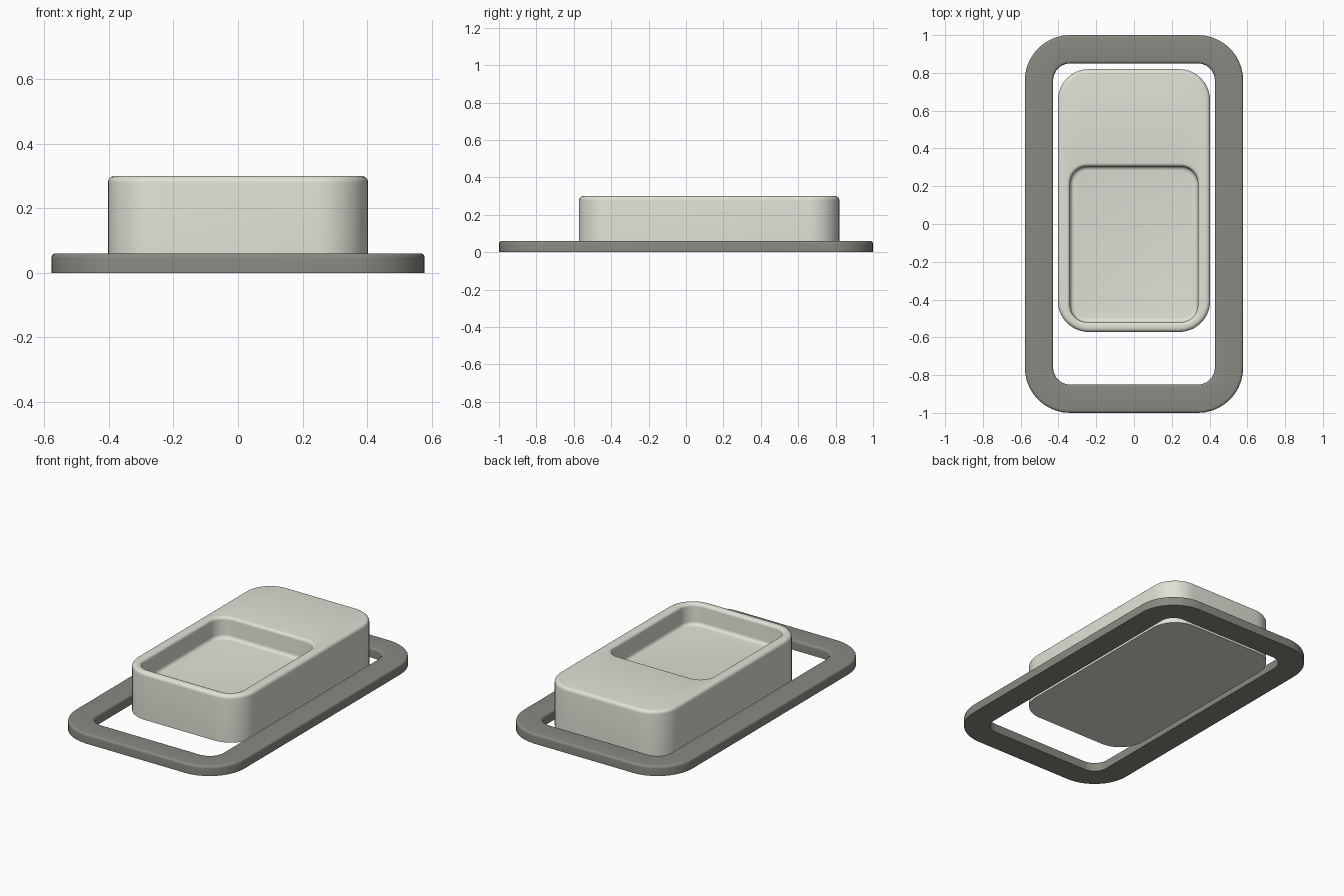
import bpy, bmesh
from math import sin, cos, pi

if "Cube" in bpy.data.objects:
    bpy.data.objects.remove(bpy.data.objects["Cube"])

SEG = 10


def rounded_rect(hw, y0, y1, r, z):
    """Points of a rounded rectangle, anticlockwise from the +x side."""
    pts = []
    corners = [(hw - r, y1 - r), (r - hw, y1 - r), (r - hw, y0 + r), (hw - r, y0 + r)]
    for k, (cx, cy) in enumerate(corners):
        for i in range(SEG + 1):
            a = (k + i / SEG) * pi / 2
            pts.append((cx + r * cos(a), cy + r * sin(a), z))
    return pts


def outline(hw, y0, y1, r):
    """Return a function giving the outline grown by d at height z."""
    return lambda d, z: rounded_rect(hw + d, y0 - d, y1 + d, r + d, z)


def loft(name, loops, color, closed=False):
    bm = bmesh.new()
    rings = [[bm.verts.new(p) for p in loop] for loop in loops]
    pairs = list(zip(rings, rings[1:]))
    if closed:
        pairs.append((rings[-1], rings[0]))
    else:
        bm.faces.new(rings[0])
        bm.faces.new(rings[-1])
    for a, b in pairs:
        n = len(a)
        for i in range(n):
            j = (i + 1) % n
            bm.faces.new((a[i], a[j], b[j], b[i]))
    bmesh.ops.recalc_face_normals(bm, faces=bm.faces)
    mesh = bpy.data.meshes.new(name)
    bm.to_mesh(mesh)
    bm.free()
    obj = bpy.data.objects.new(name, mesh)
    bpy.context.collection.objects.link(obj)
    mat = bpy.data.materials.new(name + "_material")
    mat.diffuse_color = (*color, 1)
    mat.use_nodes = True
    mat.node_tree.nodes["Principled BSDF"].inputs["Base Color"].default_value = mat.diffuse_color
    mesh.materials.append(mat)
    bpy.ops.object.select_all(action='DESELECT')
    bpy.context.view_layer.objects.active = obj
    obj.select_set(True)
    bpy.ops.object.shade_smooth_by_angle()
    return obj


STEPS = [i / 5 * pi / 2 for i in range(6)]

# Flat surrounding frame with softened top edges
outer = outline(0.578, -1.0, 1.0, 0.24)
inner = outline(0.428, -0.85, 0.85, 0.09)
f, top = 0.014, 0.06
loops = [outer(0, 0)]
loops += [outer(-f * (1 - cos(a)), top - f * (1 - sin(a))) for a in STEPS]
loops += [inner(f * (1 - cos(a)), top - f * (1 - sin(a))) for a in reversed(STEPS)]
loops += [inner(0, 0)]
loft("frame", loops, (0.25, 0.25, 0.22), closed=True)

# Sliding block with a finger recess sunk in its top
block = outline(0.403, -0.572, 0.82, 0.165)
recess = outline(0.338, -0.52, 0.305, 0.09)
f, lip, top, floor = 0.022, 0.018, 0.30, 0.17
loops = [block(0, 0.01)]
loops += [block(-f * (1 - cos(a)), top - f * (1 - sin(a))) for a in STEPS]
loops += [recess(lip * (1 - cos(a)), top - lip * (1 - sin(a))) for a in reversed(STEPS)]
loops += [recess(-f * (1 - cos(a)), floor + f * (1 - sin(a))) for a in STEPS]
loft("slider", loops, (0.75, 0.75, 0.67))
